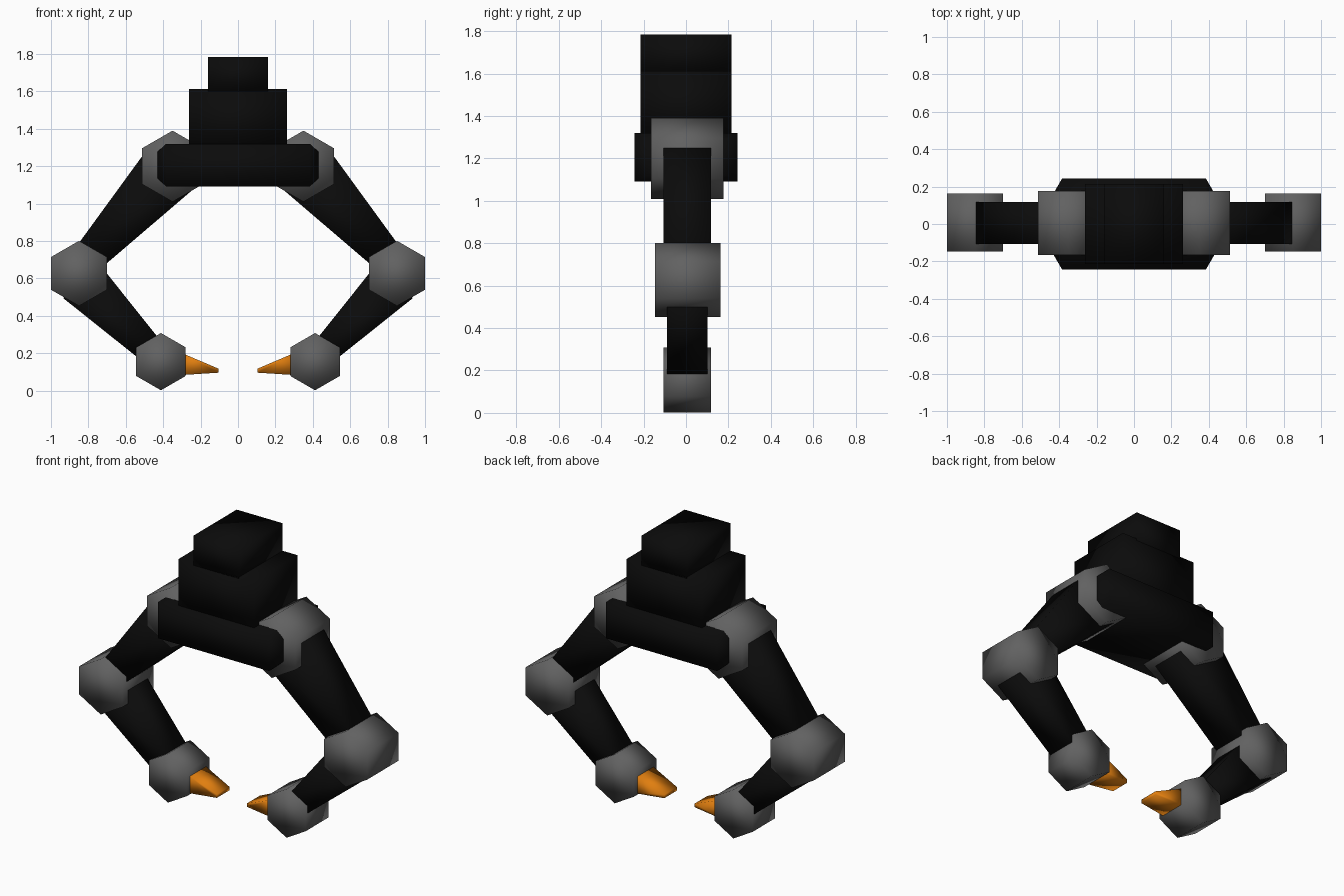
import bpy, bmesh, math

if "Cube" in bpy.data.objects:
    bpy.data.objects.remove(bpy.data.objects["Cube"])


def material(name, rgb):
    m = bpy.data.materials.new(name)
    m.diffuse_color = (*rgb, 1)
    m.use_nodes = True
    m.node_tree.nodes["Principled BSDF"].inputs["Base Color"].default_value = m.diffuse_color
    return m


BLACK = material("black", (0.0033, 0.0033, 0.0033))
GREY = material("joint grey", (0.12, 0.12, 0.12))
ORANGE = material("claw orange", (0.75, 0.21, 0.005))


def loft(name, rings, mat, mirror=False):
    """Capped solid through rings of 3D points, smooth shaded."""
    bm = bmesh.new()
    loops = [[bm.verts.new(p) for p in ring] for ring in rings]
    n = len(loops[0])
    for a, b in zip(loops, loops[1:]):
        for i in range(n):
            j = (i + 1) % n
            bm.faces.new((a[i], a[j], b[j], b[i]))
    bm.faces.new(loops[0])
    bm.faces.new(loops[-1])
    bmesh.ops.recalc_face_normals(bm, faces=bm.faces)
    for f in bm.faces:
        f.smooth = True
    me = bpy.data.meshes.new(name)
    bm.to_mesh(me)
    bm.free()
    me.materials.append(mat)
    ob = bpy.data.objects.new(name, me)
    bpy.context.collection.objects.link(ob)
    if mirror:
        ob.modifiers.new("mirror", 'MIRROR')
    return ob


def prism(name, profile, y0, y1, mat, mirror=False):
    """Front-view (x, z) profile extruded along y."""
    return loft(name, [[(x, y, z) for x, z in profile] for y in (y0, y1)], mat, mirror)


def section(x, y0, y1, z0, z1):
    return [(x, y0, z0), (x, y1, z0), (x, y1, z1), (x, y0, z1)]


def joint(name, x, z, r, y0, y1):
    """Hexagonal joint with a point at the top."""
    prof = [(x + r * math.sin(i * math.pi / 3), z + r * math.cos(i * math.pi / 3))
            for i in range(6)]
    prism(name, prof, y0, y1, GREY, True)


def box(name, hx, hy, z0, z1, mat):
    loft(name, [section(-hx, -hy, hy, z0, z1), section(hx, -hy, hy, z0, z1)], mat)


# body: stepped blocks over a crossbar with tapered ends
box("top_block", 0.16, 0.215, 1.60, 1.785, BLACK)
box("middle_block", 0.262, 0.215, 1.30, 1.612, BLACK)
full, small = (-0.242, 0.242, 1.092, 1.32), (-0.165, 0.165, 1.135, 1.277)
loft("crossbar", [section(-0.43, *small), section(-0.385, *full),
                  section(0.385, *full), section(0.43, *small)], BLACK)

# hexagonal joints
joint("shoulder_joint", 0.35, 1.20, 0.19, -0.165, 0.177)
joint("elbow_joint", 0.85, 0.627, 0.174, -0.147, 0.163)
joint("wrist_joint", 0.412, 0.155, 0.153, -0.107, 0.118)

# tapered arm links
prism("upper_arm", [(0.845, 0.797), (0.48, 1.298), (0.20, 1.11), (0.705, 0.678)],
      -0.106, 0.117, BLACK, True)
prism("lower_arm", [(0.935, 0.495), (0.72, 0.65), (0.41, 0.262), (0.50, 0.148)],
      -0.09, 0.102, BLACK, True)

# claws
loft("claw", [section(0.31, -0.08, 0.085, 0.083, 0.205),
              section(0.105, -0.06, 0.065, 0.096, 0.118)], ORANGE, True)
